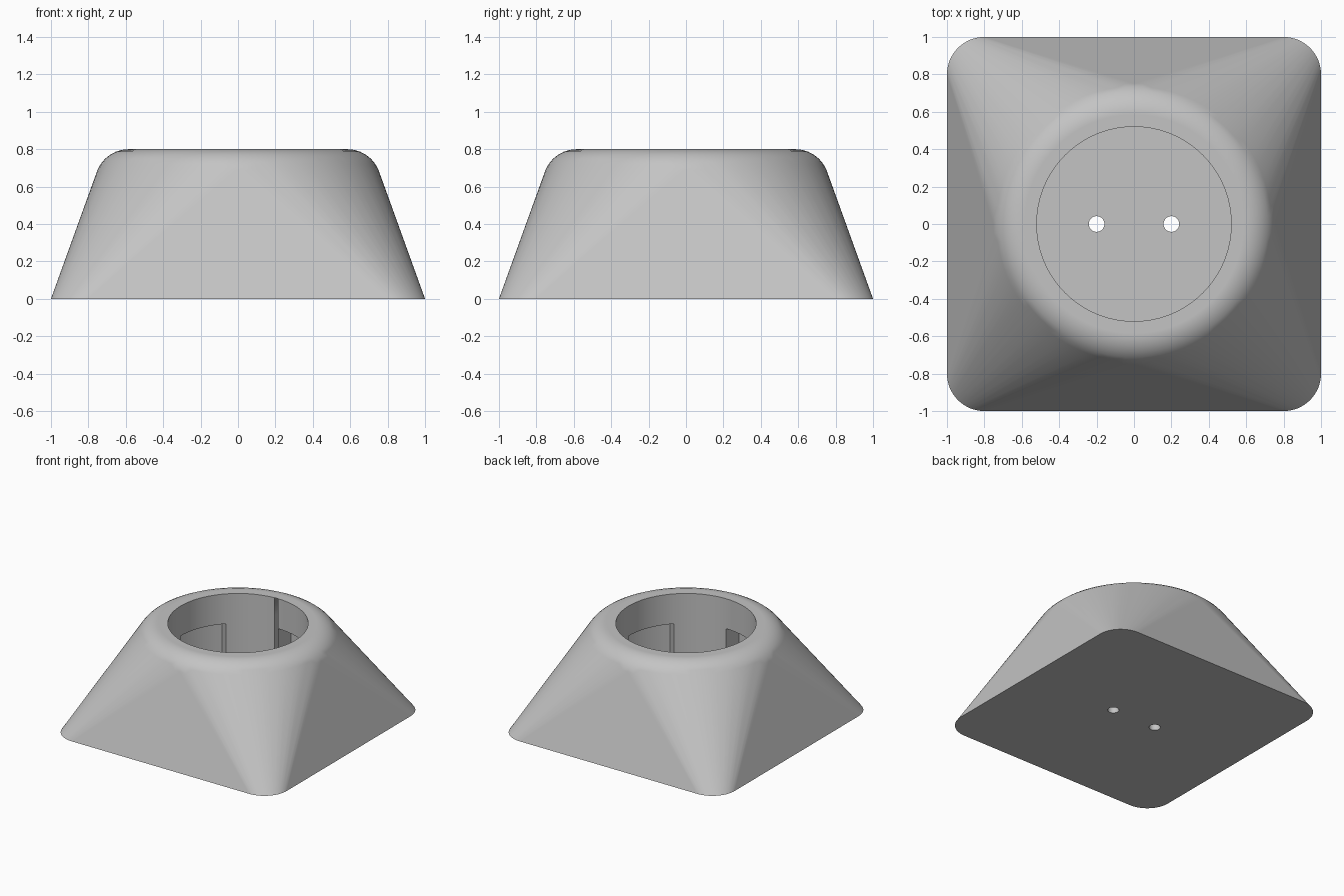
import bpy, bmesh, math
from math import cos, sin, pi

if "Cube" in bpy.data.objects:
    bpy.data.objects.remove(bpy.data.objects["Cube"])

HEIGHT = 0.8
FLOOR = 0.1          # thickness of the floor under the socket
BORE = 0.52          # socket radius
SLOT_R, SLOT_TOP = 0.685, 0.555

grey = bpy.data.materials.new("plain grey")
grey.diffuse_color = (0.55, 0.55, 0.55, 1)
grey.use_nodes = True
grey.node_tree.nodes["Principled BSDF"].inputs["Base Color"].default_value = grey.diffuse_color


def new_object(name, bm):
    bmesh.ops.recalc_face_normals(bm, faces=bm.faces)
    me = bpy.data.meshes.new(name)
    bm.to_mesh(me)
    bm.free()
    ob = bpy.data.objects.new(name, me)
    bpy.context.collection.objects.link(ob)
    me.materials.append(grey)
    return ob


def prism(name, outline, z0, z1):
    """Extrude a flat outline from z0 up to z1."""
    bm = bmesh.new()
    face = bm.faces.new([bm.verts.new((x, y, z0)) for x, y in outline])
    top = bmesh.ops.extrude_face_region(bm, geom=[face])["geom"]
    verts = [v for v in top if isinstance(v, bmesh.types.BMVert)]
    bmesh.ops.translate(bm, verts=verts, vec=(0, 0, z1 - z0))
    return new_object(name, bm)


def arc(r, a0, a1, n, cx=0, cy=0):
    return [(cx + r * cos(a0 + (a1 - a0) * i / n),
             cy + r * sin(a0 + (a1 - a0) * i / n)) for i in range(n + 1)]


# Body: hull between a rounded square foot and a rounded disc on top
bm = bmesh.new()
for k in range(4):
    a = k * pi / 2
    cx, cy = 0.8 * (1 if k in (0, 3) else -1), 0.8 * (1 if k < 2 else -1)
    for x, y in arc(0.2, a, a + pi / 2, 16, cx, cy):
        bm.verts.new((x, y, 0))
EDGE = 0.18
for j in range(9):
    t = pi / 2 * j / 8
    r, z = 0.585 + EDGE * cos(t), HEIGHT - EDGE + EDGE * sin(t)
    for x, y in arc(r, 0, 2 * pi, 96)[:-1]:
        bm.verts.new((x, y, z))
hull = bmesh.ops.convex_hull(bm, input=bm.verts)
loose = {g for g in hull["geom_interior"] + hull["geom_unused"]
         if isinstance(g, bmesh.types.BMVert)}
bmesh.ops.delete(bm, geom=list(loose), context="VERTS")
bmesh.ops.dissolve_limit(bm, angle_limit=0.002, verts=bm.verts, edges=bm.edges)
body = new_object("base_body", bm)

# Socket bore, four locking slots and two screw holes
cutters = [prism("bore_cutter", arc(BORE, 0, 2 * pi, 96)[:-1], FLOOR, 1.0)]
for k in range(4):
    a = pi / 4 + k * pi / 2
    wedge = arc(SLOT_R, a, a + pi / 4, 12) + arc(0.4, a + pi / 4, a, 12)
    cutters.append(prism("slot_cutter", wedge, FLOOR, SLOT_TOP))
for x in (-0.2, 0.2):
    cutters.append(prism("screw_hole_cutter",
                         arc(0.042, 0, 2 * pi, 32, x)[:-1], -0.1, 0.2))

bpy.context.view_layer.objects.active = body
body.select_set(True)
for c in cutters:
    c.hide_render = True
    mod = body.modifiers.new("cut", "BOOLEAN")
    mod.operation, mod.solver, mod.object = "DIFFERENCE", "EXACT", c
    bpy.ops.object.modifier_apply(modifier=mod.name)
    bpy.data.objects.remove(c)

# Smooth flanks with crisp edges at the foot and socket
bpy.ops.object.shade_smooth_by_angle(angle=math.radians(30))
weighted = body.modifiers.new("even_shading", "WEIGHTED_NORMAL")
weighted.keep_sharp = True
